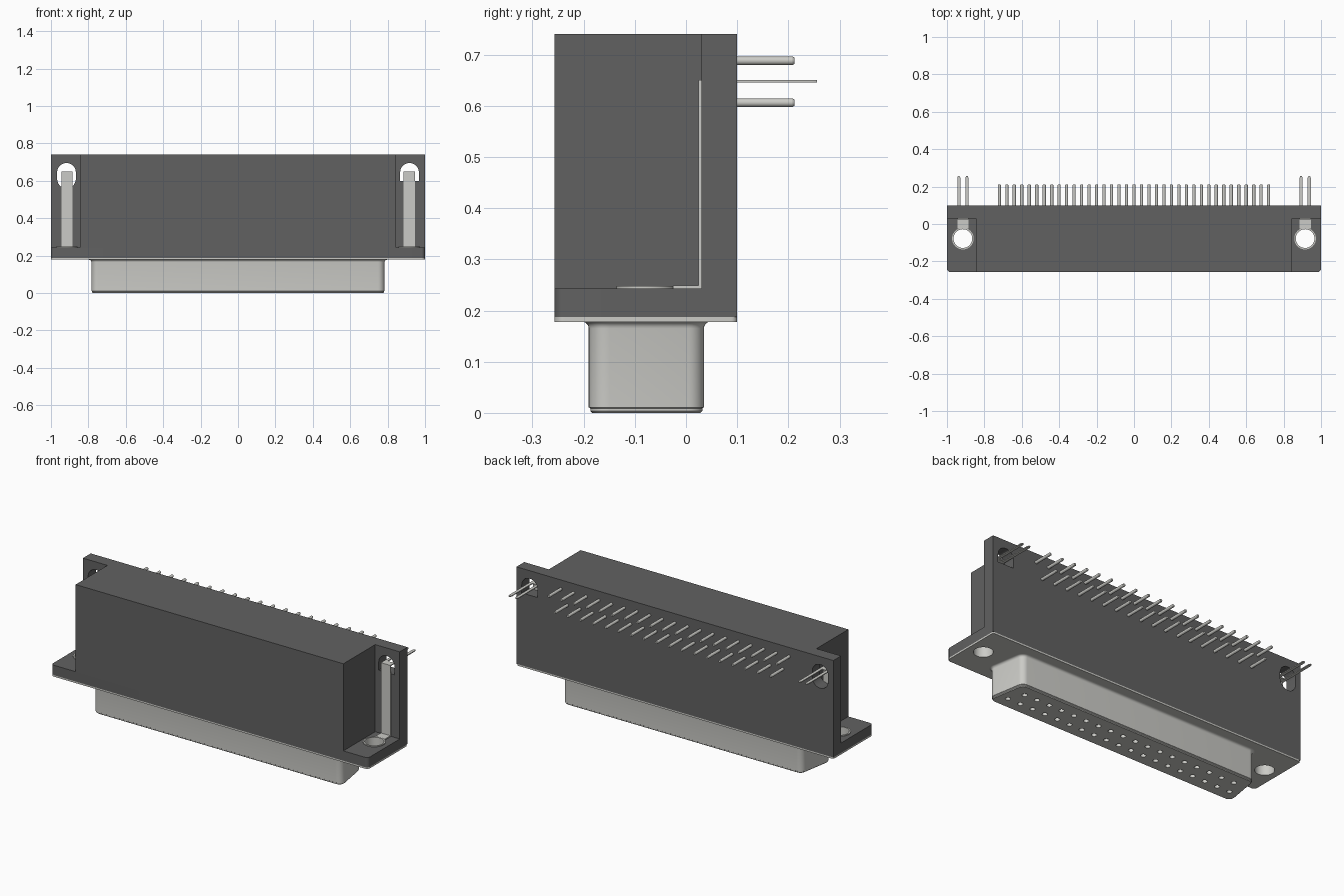
import bpy, bmesh, math
from mathutils import Vector, Matrix

if "Cube" in bpy.data.objects:
    bpy.data.objects.remove(bpy.data.objects["Cube"])


def material(name, c):
    m = bpy.data.materials.new(name)
    m.diffuse_color = (*c, 1)
    m.use_nodes = True
    m.node_tree.nodes["Principled BSDF"].inputs["Base Color"].default_value = m.diffuse_color
    return m


DARK = material("dark_plastic", (0.12, 0.12, 0.12))
METAL = material("pale_metal", (0.6, 0.6, 0.57))


def add_mesh(name, bm, mat):
    bmesh.ops.remove_doubles(bm, verts=bm.verts, dist=1e-5)
    bmesh.ops.recalc_face_normals(bm, faces=bm.faces)
    me = bpy.data.meshes.new(name)
    bm.to_mesh(me)
    bm.free()
    me.materials.clear()
    me.materials.append(mat)
    ob = bpy.data.objects.new(name, me)
    bpy.context.collection.objects.link(ob)
    bpy.ops.object.select_all(action='DESELECT')
    ob.select_set(True)
    bpy.context.view_layer.objects.active = ob
    bpy.ops.object.shade_smooth_by_angle(angle=math.radians(30))
    return ob


def prism(name, loops, lo, hi, mat, axis='Z'):
    """Filled outline (extra loops are holes) extruded along Z, or along Y for x-z outlines."""
    cu = bpy.data.curves.new(name, 'CURVE')
    cu.dimensions, cu.fill_mode, cu.extrude = '2D', 'BOTH', (hi - lo) / 2
    for loop in loops:
        sp = cu.splines.new('POLY')
        sp.points.add(len(loop) - 1)
        for p, (x, y) in zip(sp.points, loop):
            p.co = (x, y, 0, 1)
        sp.use_cyclic_u = True
    tmp = bpy.data.objects.new("tmp", cu)
    bpy.context.collection.objects.link(tmp)
    me = bpy.data.meshes.new_from_object(tmp.evaluated_get(bpy.context.evaluated_depsgraph_get()))
    bm = bmesh.new()
    bm.from_mesh(me)
    bpy.data.objects.remove(tmp)
    bpy.data.curves.remove(cu)
    bpy.data.meshes.remove(me)
    mid = (lo + hi) / 2
    if axis == 'Z':
        bm.transform(Matrix.Translation((0, 0, mid)))
    else:
        bm.transform(Matrix.Translation((0, mid, 0)) @ Matrix.Rotation(math.pi / 2, 4, 'X'))
    return add_mesh(name, bm, mat)


def rect(x0, x1, y0, y1):
    return [(x0, y0), (x1, y0), (x1, y1), (x0, y1)]


def circle(x, y, r, n=40):
    return [(x + r * math.cos(2 * math.pi * i / n), y + r * math.sin(2 * math.pi * i / n)) for i in range(n)]


def rounded(pts, radii, off=0.0, seg=8):
    """Counter-clockwise convex outline with rounded corners, grown by off."""
    out, n = [], len(pts)
    for i in range(n):
        a, p, b = (Vector(pts[(i + k) % n]) for k in (-1, 0, 1))
        r = radii[i]
        if r == 0:
            out.append(tuple(p))
            continue
        d1, d2 = (p - a).normalized(), (b - p).normalized()
        n1, n2 = Vector((d1.y, -d1.x)), Vector((d2.y, -d2.x))
        c = p - (n1 + n2) * r / (1 + n1.dot(n2))
        a0 = math.atan2(n1.y, n1.x)
        turn = math.atan2(n1.x * n2.y - n1.y * n2.x, n1.dot(n2))
        for k in range(seg + 1):
            t = a0 + turn * k / seg
            out.append((c.x + (r + off) * math.cos(t), c.y + (r + off) * math.sin(t)))
    return out


def box(name, x, y, z, mat):
    return prism(name, [rect(x[0], x[1], y[0], y[1])], z[0], z[1], mat)


HX, HY = 0.915, -0.078          # mounting hole centre
FRONT, WALL, BACK, TOP = -0.257, 0.03, 0.10, 0.74

# Housing: base with mounting holes, central block, rear wall with slots
holes = [circle(s * HX, HY, 0.053) for s in (-1, 1)]
base = rounded(rect(-1, 1, FRONT, WALL), [0.02, 0.02, 0, 0])
prism("housing_base", [base] + holes, 0.187, 0.243, DARK)
box("housing_block", (-0.845, 0.845), (FRONT, WALL), (0.243, TOP), DARK)
slot_left = rounded(rect(-0.967, -0.867, 0.56, 0.695), [0.0499] * 4)
slot_right = rounded(rect(0.867, 0.967, 0.60, 0.695), [0, 0, 0.0499, 0.0499])
prism("housing_rear_wall", [rect(-1, 1, 0.187, TOP), slot_left, slot_right], WALL, BACK, DARK, 'Y')

# Metal mounting plate under the housing
plate = rounded(rect(-1, 1, FRONT, BACK), [0.02, 0.02, 0.012, 0.012])
prism("mounting_plate", [plate] + holes, 0.178, 0.187, METAL)

# D-shaped shell, lofted with a flared root and stepped lip
D = [(-0.79, -0.19), (0.79, -0.19), (0.752, 0.035), (-0.752, 0.035)]
profile = [(0.013 - 0.013 * math.cos(t), 0.165 + 0.013 * math.sin(t))
           for t in (math.pi / 2 * k / 5 for k in range(5, -1, -1))]
profile += [(0, 0.011), (-0.003, 0.009), (-0.003, 0.004), (-0.007, 0)]
bm = bmesh.new()
rings = [[bm.verts.new((x, y, z)) for x, y in rounded(D, [0.035] * 4, off)] for off, z in profile]
for r0, r1 in zip(rings, rings[1:]):
    for i in range(len(r0)):
        j = (i + 1) % len(r0)
        bm.faces.new((r0[i], r0[j], r1[j], r1[i]))
add_mesh("connector_shell", bm, METAL)

# Contact positions: 19 in the wide row, 18 in the narrow row
rows = [(19, HY - 0.041, 0.688), (18, HY + 0.041, 0.606)]
contacts = [((i - (n - 1) / 2) * 0.08, y, z) for n, y, z in rows for i in range(n)]

# Socket face with holes, and the contacts seated inside
prism("socket_face", [rounded(D, [0.035] * 4, -0.007)] + [circle(x, y, 0.014, 16) for x, y, _ in contacts],
      0, 0.05, METAL)
bm = bmesh.new()
for x, y, _ in contacts:
    bmesh.ops.create_cone(bm, cap_ends=True, segments=16, radius1=0.0139, radius2=0.0139, depth=0.03,
                          matrix=Matrix.Translation((x, y, 0.045)))
add_mesh("socket_contacts", bm, METAL)

# Rear solder pins with chamfered tips
bm = bmesh.new()
turn = Matrix.Rotation(-math.pi / 2, 4, 'X')
for x, _, z in contacts:
    for y0, y1, r1, r2 in ((0.09, 0.208, 0.0085, 0.0085), (0.208, 0.212, 0.0085, 0.006)):
        bmesh.ops.create_cone(bm, cap_ends=True, segments=14, radius1=r1, radius2=r2, depth=y1 - y0,
                              matrix=Matrix.Translation((x, (y0 + y1) / 2, z)) @ turn)
add_mesh("solder_pins", bm, METAL)

# Board locks: eyelet, foot, upright strap and forked prongs on each side
for side, s in (("left", -1), ("right", 1)):
    cx = s * HX
    prism(f"eyelet_sleeve_{side}", [circle(cx, HY, 0.053), circle(cx, HY, 0.05)], 0.178, 0.248, METAL)
    prism(f"eyelet_collar_{side}", [circle(cx, HY, 0.058), circle(cx, HY, 0.05)], 0.243, 0.248, METAL)
    box(f"strap_foot_{side}", (cx - 0.03, cx + 0.03), (-0.025, WALL), (0.243, 0.249), METAL)
    box(f"strap_{side}", (cx - 0.03, cx + 0.03), (0.024, WALL), (0.243, 0.65), METAL)
    half = [(0.03, 0.024), (0.03, 0.246), (0.026, 0.256), (0.018, 0.256), (0.013, 0.246), (0.013, 0.06)]
    fork = [(cx + x, y) for x, y in half] + [(cx - x, y) for x, y in reversed(half)]
    prism(f"prongs_{side}", [fork], 0.645, 0.65, METAL)
